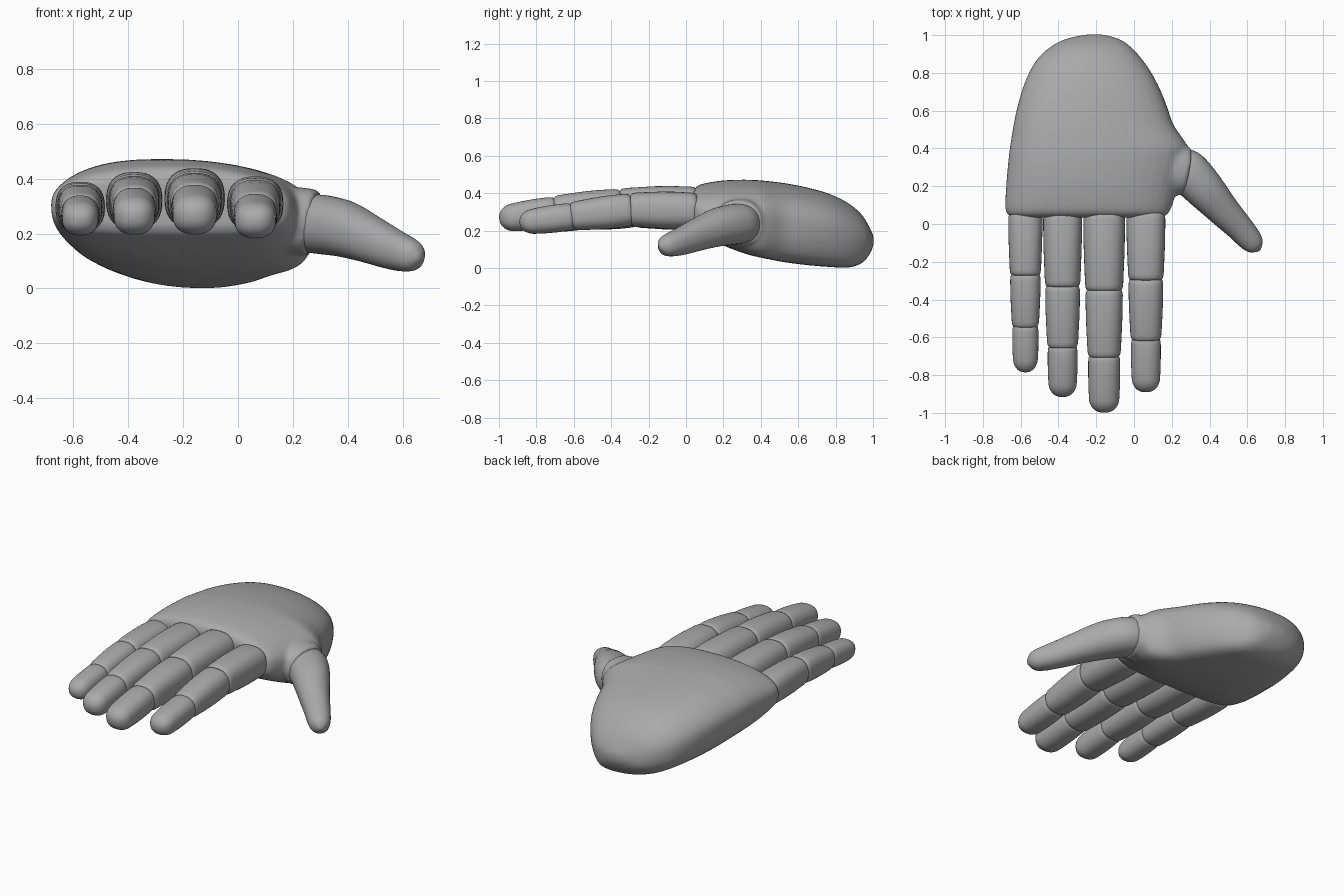
import bpy, bmesh, math
from mathutils import Vector

cube = bpy.data.objects.get("Cube")
if cube:
    bpy.data.objects.remove(cube)

grey = bpy.data.materials.new("plain grey")
grey.use_nodes = True
grey.diffuse_color = (0.4, 0.4, 0.4, 1)
grey.node_tree.nodes["Principled BSDF"].inputs["Base Color"].default_value = (0.4, 0.4, 0.4, 1)

SIDES = 40


def super_circle(upper, lower):
    """Unit rounded-square outline as (across, up) pairs."""
    for i in range(SIDES):
        a = 2 * math.pi * i / SIDES
        c, s = math.cos(a), math.sin(a)
        power = upper if s > 0 else lower
        yield (math.copysign(abs(c) ** (2 / power), c),
               math.copysign(abs(s) ** (2 / power), s))


def smooth_rows(rows, steps):
    """Catmull-Rom interpolation between rows of numbers."""
    out = []
    for i in range(len(rows) - 1):
        p0, p1 = rows[max(i - 1, 0)], rows[i]
        p2, p3 = rows[i + 1], rows[min(i + 2, len(rows) - 1)]
        for k in range(steps):
            t = k / steps
            out.append([b + 0.5 * t * (c - a + t * (2 * a - 5 * b + 4 * c - d
                        + t * (3 * (b - c) + d - a)))
                        for a, b, c, d in zip(p0, p1, p2, p3)])
    return out + [list(rows[-1])]


def loft(name, *tubes):
    """Object made of one or more closed tubes, each a list of rings."""
    bm = bmesh.new()
    for rings in tubes:
        loops = [[bm.verts.new(p) for p in ring] for ring in rings]
        for a, b in zip(loops, loops[1:]):
            for i in range(SIDES):
                j = (i + 1) % SIDES
                bm.faces.new((a[i], a[j], b[j], b[i]))
        bm.faces.new(loops[0])
        bm.faces.new(loops[-1])
    bmesh.ops.recalc_face_normals(bm, faces=bm.faces)
    mesh = bpy.data.meshes.new(name)
    bm.to_mesh(mesh)
    bm.free()
    mesh.materials.append(grey)
    obj = bpy.data.objects.new(name, mesh)
    bpy.context.collection.objects.link(obj)
    bpy.ops.object.select_all(action='DESELECT')
    obj.select_set(True)
    bpy.context.view_layer.objects.active = obj
    bpy.ops.object.shade_smooth_by_angle(angle=math.radians(50))
    return obj


def ring(center, direction, wide, high, power):
    side = direction.cross(Vector((0, 0, 1))).normalized()
    up = side.cross(direction).normalized()
    return [center + side * wide * c + up * high * s
            for c, s in super_circle(power, power)]


def limb(rows, power):
    """Rings of a tube through rows of centre, half width and half height."""
    rows = smooth_rows(rows, 4)
    centers = [Vector(row[:3]) for row in rows]
    last = len(rows) - 1
    return [ring(centers[i], centers[min(i + 1, last)] - centers[max(i - 1, 0)],
                 row[3], row[4], power) for i, row in enumerate(rows)]


def palm_ring(y, left, right, bottom, top, z_left, z_right):
    pts = []
    for c, s in super_circle(2.25, 3.6 - 1.4 * y):
        across = (c + 1) / 2
        zc = z_left + (z_right - z_left) * across
        lean = (-0.09 if s > 0 else -0.18) * s * (1 - c * c) * (right - left)
        pts.append((left + (right - left) * across + lean * min(1, 3 * y), y,
                    zc + s * (top - zc if s > 0 else zc - bottom)))
    return pts


# Palm: y, left edge, right edge, bottom, top, height of each side edge
palm_rows = [
    (0.035, -0.64, 0.14, 0.23, 0.40, 0.31, 0.30),
    (0.05, -0.67, 0.175, 0.20, 0.43, 0.31, 0.30),
    (0.09, -0.682, 0.20, 0.175, 0.45, 0.31, 0.29),
    (0.20, -0.677, 0.232, 0.12, 0.468, 0.31, 0.27),
    (0.32, -0.667, 0.272, 0.075, 0.472, 0.31, 0.25),
    (0.40, -0.658, 0.285, 0.055, 0.468, 0.305, 0.25),
    (0.45, -0.65, 0.26, 0.045, 0.463, 0.30, 0.25),
    (0.53, -0.637, 0.207, 0.03, 0.453, 0.29, 0.25),
    (0.65, -0.61, 0.165, 0.015, 0.43, 0.27, 0.23),
    (0.77, -0.57, 0.11, 0.005, 0.395, 0.24, 0.21),
    (0.87, -0.515, 0.045, 0.002, 0.345, 0.21, 0.18),
    (0.94, -0.44, -0.02, 0.025, 0.285, 0.18, 0.16),
    (0.98, -0.36, -0.08, 0.07, 0.22, 0.15, 0.15),
    (1.003, -0.26, -0.16, 0.12, 0.17, 0.145, 0.145),
]
# Raised collar on the side of the palm that holds the thumb
collar = limb([
    (0.02, 0.34, 0.25, 0.19, 0.14),
    (0.19, 0.298, 0.246, 0.142, 0.126),
    (0.265, 0.279, 0.243, 0.13, 0.12),
    (0.278, 0.276, 0.242, 0.122, 0.112),
], 2.3)
palm = loft("palm", [palm_ring(*row) for row in smooth_rows(palm_rows, 3)], collar)

# Melt the collar into the palm
remesh = palm.modifiers.new("blend", 'REMESH')
remesh.mode = 'VOXEL'
remesh.voxel_size = 0.012
remesh.use_smooth_shade = True
soften = palm.modifiers.new("soften", 'SMOOTH')
soften.factor = 0.5
soften.iterations = 8


def segment(name, start, end, size0, size1, tip):
    """Barrel between two joints with rounded rims, or a domed fingertip."""
    direction = end - start
    length = direction.length
    stations = [(0, 0.78), (0.003, 0.87), (0.009, 0.935), (0.018, 0.975), (0.035, 1)]
    profile = [(d / length, k) for d, k in stations]
    profile += [(0.35, 1.02), (0.55, 1.02)]
    if tip:
        dome = 0.075
        for i in range(9):
            a = math.pi / 2 * i / 8.2
            profile.append((1 - dome / length * (1 - math.sin(a)), math.cos(a) ** 0.85))
    else:
        profile += [(1 - d / length, k) for d, k in reversed(stations)]
    rings = []
    for t, k in profile:
        wide, high = (a + (b - a) * t for a, b in zip(size0, size1))
        arch = 0.97 + 0.22 * t * (1 - t)
        rings.append(ring(start + direction * t, direction, wide * k, high * k * arch,
                          2.35 if tip else 2.5))
    loft(name, rings)


# Fingers: x, joint positions along y, joint heights, width scale, height scale
fingers = {
    "little": (-0.575, (0.06, -0.275, -0.545, -0.785), (0.295, 0.30, 0.275, 0.248), 0.86, 0.86),
    "ring": (-0.378, (0.06, -0.335, -0.655, -0.915), (0.32, 0.32, 0.295, 0.255), 0.98, 0.98),
    "middle": (-0.158, (0.06, -0.355, -0.705, -0.998), (0.33, 0.326, 0.302, 0.26), 1.05, 1.03),
    "index": (0.063, (0.06, -0.30, -0.615, -0.89), (0.307, 0.312, 0.276, 0.24), 0.98, 0.93),
}
widths = ((0.106, 0.095), (0.095, 0.083), (0.081, 0.075))
heights = ((0.104, 0.099), (0.097, 0.083), (0.081, 0.068))
parts = ("base", "middle", "tip")
for finger, (x, ys, zs, ws, hs) in fingers.items():
    for i, part in enumerate(parts):
        tuck = 0.012 if i else 0  # each joint tucks into the one behind it
        segment(f"{finger}_finger_{part}",
                Vector((x, ys[i] + tuck, zs[i])), Vector((x, ys[i + 1], zs[i + 1])),
                (widths[i][0] * ws, heights[i][0] * hs),
                (widths[i][1] * ws, heights[i][1] * hs), part == "tip")

# Thumb
loft("thumb", limb([
    (0.235, 0.29, 0.24, 0.114, 0.104),
    (0.278, 0.275, 0.236, 0.119, 0.107),
    (0.325, 0.235, 0.23, 0.113, 0.107),
    (0.385, 0.17, 0.217, 0.104, 0.102),
    (0.47, 0.075, 0.183, 0.087, 0.088),
    (0.555, -0.015, 0.146, 0.073, 0.075),
    (0.612, -0.08, 0.125, 0.064, 0.064),
    (0.645, -0.118, 0.116, 0.047, 0.048),
    (0.663, -0.139, 0.111, 0.012, 0.012),
], 2.2))
